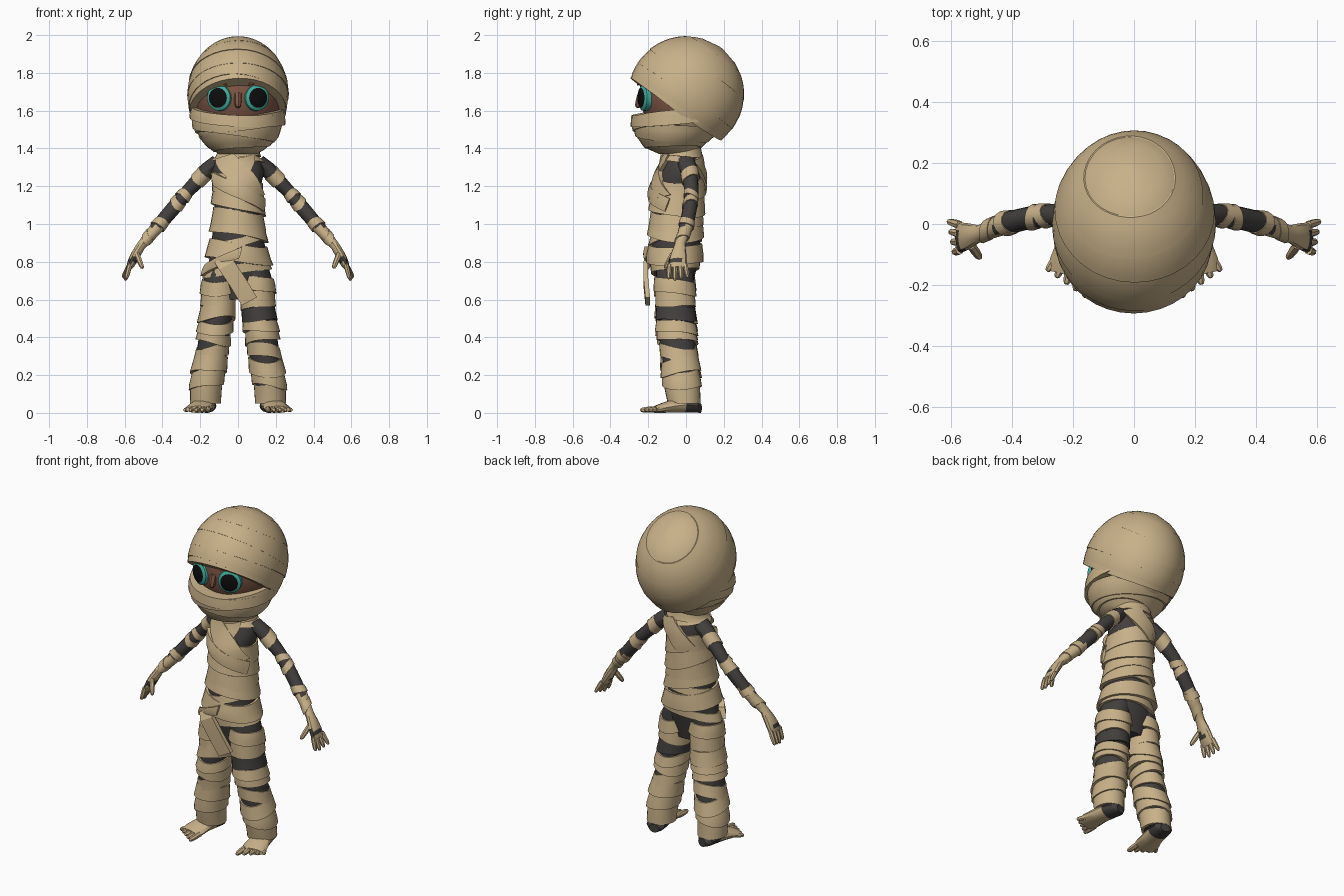
import bpy, bmesh, math
from math import sin, cos, pi, radians
from mathutils import Vector

cube = bpy.data.objects.get("Cube")
if cube:
    bpy.data.objects.remove(cube)


def material(name, rgb):
    m = bpy.data.materials.new(name)
    m.use_nodes = True
    m.diffuse_color = (*rgb, 1)
    m.node_tree.nodes["Principled BSDF"].inputs["Base Color"].default_value = (*rgb, 1)
    return m


TAN = material("tan bandage", (0.58, 0.44, 0.25))
DARK = material("charcoal cloth", (0.055, 0.05, 0.047))
SKIN = material("brown skin", (0.22, 0.10, 0.062))
BROW = material("russet brow", (0.30, 0.075, 0.035))
TEAL = material("teal iris", (0.05, 0.42, 0.34))
BLACK = material("black pupil", (0.004, 0.004, 0.004))
X, Y = Vector((1, 0, 0)), Vector((0, 1, 0))
parts = []


# Skin a list of rings; a loop joins last to first, otherwise the ends are capped
def surface(name, rings, mats, rule=None, loop=False):
    bm = bmesh.new()
    vs = [[bm.verts.new(p) for p in ring] for ring in rings]
    n = len(vs[0])
    for i in range(len(vs) if loop else len(vs) - 1):
        a, b = vs[i], vs[(i + 1) % len(vs)]
        for j in range(n):
            k = (j + 1) % n
            bm.faces.new((a[j], a[k], b[k], b[j]))
    if not loop:
        bm.faces.new(vs[0])
        bm.faces.new(vs[-1])
    bmesh.ops.recalc_face_normals(bm, faces=bm.faces)
    if rule:
        for f in bm.faces:
            f.material_index = rule(f.calc_center_median())
    me = bpy.data.meshes.new(name)
    bm.to_mesh(me)
    bm.free()
    for m in mats:
        me.materials.append(m)
    ob = bpy.data.objects.new(name, me)
    bpy.context.collection.objects.link(ob)
    parts.append(ob)
    return ob


# Body shape from rows (z, x, y, radius_u, radius_v): returns point(z, angle, offset)
def shape(rows, u=X, v=Y):
    rows = sorted(rows)

    def point(t, a, off=0.0):
        t = min(max(t, rows[0][0]), rows[-1][0])
        for lo, hi in zip(rows, rows[1:]):
            if t <= hi[0]:
                break
        k = (t - lo[0]) / (hi[0] - lo[0])
        x, y, ru, rv = (p + (q - p) * k for p, q in zip(lo[1:], hi[1:]))
        return Vector((x, y, t)) + u * ((ru + off) * cos(a)) + v * ((rv + off) * sin(a))
    return point


def angles(n):
    return [2 * pi * j / n for j in range(n)]


def core(name, f, t0, t1, steps, mats, rule=None, n=20):
    ts = [t0 + (t1 - t0) * i / steps for i in range(steps + 1)]
    return surface(name, [[f(t, a) for a in angles(n)] for t in ts], mats, rule)


# Cloth band around a shape: flared lower edge, tucked upper edge
def band(name, f, t, w, tilt=0, phase=0, off=0.014, depth=0.02, mat=TAN, n=28, wob=0.006, steps=3):
    ph = radians(phase)

    def ring(k, o):
        return [f(t + tilt * cos(a - ph) + wob * sin(2 * a + 30 * t) + w * (k - 0.5), a, o)
                for a in angles(n)]
    rings = [ring(i / steps, off * (1 - 0.55 * i / steps)) for i in range(steps + 1)]
    return surface(name, rings + [ring(1, -depth), ring(0, -depth)], [mat], loop=True)


# Flat ribbon laid over a shape between two (height, degrees) points
def strip(name, f, start, end, wt, wa, off=0.02, mat=TAN, steps=8):
    rings = []
    for i in range(steps + 1):
        k = i / steps
        t, a = (p + (q - p) * k for p, q in zip(start, end))
        ends = [(t - wt / 2, radians(a - wa / 2)), (t + wt / 2, radians(a + wa / 2))]
        mid = (t, radians(a))
        rings.append([f(*ends[0], off), f(*mid, off + 0.004), f(*ends[1], off),
                      f(*ends[1], -0.01), f(*ends[0], -0.01)])
    return surface(name, rings, [mat])


# Rounded tapering digit
def digit(name, p, q, r, mat=TAN):
    p, q = Vector(p), Vector(q)
    d = (q - p).normalized()
    u = d.orthogonal().normalized()
    v = d.cross(u)
    rings = [[p.lerp(q, k) + (u * cos(a) + v * sin(a)) * r * s for a in angles(7)]
             for k, s in ((0, 1), (0.45, 1), (0.8, 0.85), (0.95, 0.6), (1, 0.25))]
    return surface(name, rings, [mat])


# Torso and neck
torso = shape([(0.60, 0, -.06, .12, .08), (0.72, 0, -.06, .175, .105), (0.82, 0, -.06, .15, .13),
               (0.95, 0, -.055, .135, .13), (1.05, 0, -.05, .125, .13), (1.2, 0, -.04, .12, .13),
               (1.28, 0, -.025, .14, .11), (1.33, 0, -.02, .125, .095), (1.36, 0, -.02, .1, .09),
               (1.46, 0, -.02, .1, .09)])
core("torso", torso, 0.60, 1.45, 20, [DARK])
for t, w, tilt, ph, off in ((1.375, .05, .01, 0, .02), (1.345, .03, -.012, 40, .016),
                            (1.2, .10, -.03, 0, .018), (1.12, .10, -.035, 20, .022),
                            (1.03, .09, -.02, -20, .016), (0.975, .08, -.03, 10, .022),
                            (0.92, .045, .03, 30, .012), (0.85, .095, -.022, 0, .028),
                            (0.77, .05, .025, 30, .016)):
    band("torso_wrap", torso, t, w, tilt, ph, off)
strip("chest_sash", torso, (1.36, -125), (1.14, -40), .03, 50, .026)
strip("chest_cross_sash", torso, (1.36, -65), (1.2, -105), .02, 45, .022)
strip("back_sash", torso, (1.35, 55), (1.18, 120), .03, 45, .022)
strip("side_sash", torso, (1.24, -150), (1.1, -20), .07, 8, .028)
strip("belt_tie", torso, (0.755, -160), (0.85, -85), .06, 5, .034)

# Hanging belt end
flap = []
for x, y, z in ((-.085, -.195, .82), (-.06, -.225, .78), (.0, -.225, .69), (.06, -.215, .59)):
    c, w = Vector((x, y, z)), Vector((.04, 0, .022))
    flap.append([c - w, c + w, c + w + Y * .025, c - w + Y * .025])
surface("belt_end", flap, [TAN])

for s, side in ((1, "left"), (-1, "right")):
    # Leg
    leg = shape([(z, x * s, y, a, b) for z, x, y, a, b in
                 ((.05, .172, -.01, .07, .075), (.15, .168, -.022, .078, .09),
                  (.30, .142, -.035, .08, .09), (.42, .125, -.05, .08, .095),
                  (.55, .107, -.055, .082, .095), (.70, .098, -.06, .088, .1),
                  (.78, .08, -.06, .075, .1))])
    core(side + "_leg", leg, .04, .78, 16, [DARK])
    wraps = [(.10, .12, .01, 60), (.185, .09, -.015, 0), (.25, .08, .02, 90), (.325, .07, -.02, 30),
             (.405, .06, .02, -30), (.455, .06, -.012, 90), (.60, .085, .012, 0), (.675, .075, -.018, 60)]
    if s < 0:
        wraps.append((.53, .085, .02, 120))
    for i, (t, w, tilt, ph) in enumerate(wraps):
        band(side + "_leg_wrap", leg, t, w, tilt * s, ph, .012 + .004 * (i % 3))
    if s > 0:
        band("knee_wrap", leg, .525, .075, .004, 0, .014, mat=DARK)

    # Foot and toes
    heel, d, u = Vector((.163 * s, .078, 0)), Vector((.2 * s, -.98, 0)), Vector((.98, .2 * s, 0))
    rings = []
    for t, w, h in ((0, .03, .025), (.025, .055, .036), (.09, .06, .042), (.15, .062, .036),
                    (.21, .072, .026), (.25, .066, .018)):
        rings.append([heel + d * t + u * (w * cos(a)) + Vector((0, 0, h + h * sin(a)))
                      for a in angles(14)])
    surface(side + "_foot", rings, [TAN, DARK], lambda c: int(c.y > -.01))
    for i in range(5):
        o = (-.052 + .027 * i) * s
        p = heel + d * (.225 - .004 * i) + u * o + Vector((0, 0, .02))
        digit(side + "_toe", p, p + d * (.088 - .011 * i) + u * o * .3 - Vector((0, 0, .005)), .017 - .001 * i)

    # Arm and palm
    arm = shape([(z, x * s, y, a, b) for z, x, y, a, b in
                 ((1.33, .10, .0, .045, .05), (1.29, .155, .015, .044, .048), (1.17, .27, .03, .035, .036),
                  (1.08, .345, .02, .039, .038), (.98, .43, .0, .036, .038), (.89, .51, -.033, .024, .028),
                  (.84, .54, -.04, .026, .042), (.79, .567, -.045, .024, .05),
                  (.765, .578, -.045, .014, .046))], Vector((.75 * s, 0, .66)))
    core(side + "_arm", arm, 1.33, .765, 28, [TAN, DARK],
         lambda c: int(c.z > 1.0 + .3 * c.y or .795 < c.z < .82 and c.y < -.03), n=12)
    for t, w, tilt in ((1.25, .045, .012), (1.15, .028, -.01), (1.112, .03, .008),
                       (1.0, .03, -.01), (.93, .03, .012)):
        band(side + "_arm_wrap", arm, t, w, tilt, 70, .006, .01, n=14, wob=.003)

    # Fingers and thumb
    for i in range(4):
        y = -.087 + .028 * i
        digit(side + "_finger", (.572 * s, y, .785), ((.592 + .006 * i) * s, y * 1.2 + .012, .70 + .008 * abs(i - 1)), .0135)
    digit(side + "_thumb", (.535 * s, -.07, .84), (.505 * s, -.112, .765), .015)

    # Eye with iris and pupil, and brow
    eu, en = Vector((.93, .36 * s, 0)), Vector((.36 * s, -.93, 0))
    c = Vector((.1 * s, -.222, 1.668))
    dome = [[c + (eu * cos(a) + Vector((0, 0, 1.03 * sin(a)))) * r + en * h for a in angles(24)]
            for r, h in ((.068, -.02), (.066, .008), (.051, .018), (.03, .024), (.008, .026))]
    surface(side + "_eye", dome, [TEAL, BLACK], lambda p: int((p - c - en * .02).length < .049))
    surface(side + "_brow", [[c + eu * (x * s) + en * (.012 + e) + Vector((0, 0, z + w))
                              for e, w in ((0, 0), (.01, 0), (.01, .016), (0, .016))]
                             for x, z in ((-.05, .066), (0, .078), (.05, .07))], [BROW])

# Head core with the bare face in front
HC = Vector((0, .01, 1.70))
head = [[HC + Vector((.245 * sin(p) * cos(a), .255 * sin(p) * sin(a), .285 * cos(p))) for a in angles(32)]
        for p in [radians(4 + 172 * i / 18) for i in range(19)]]
surface("head", head, [TAN, SKIN], lambda c: int(c.y < -.02 and c.z > 1.5))
digit("nose", (0, -.235, 1.69), (0, -.258, 1.615), .02, SKIN)

# Head wraps wind round an axis leaning backward
AX, AV, R = Vector((0, .6, .8)), Vector((0, .8, -.6)), .292


def skull(t, a, off=0.0):
    k = math.sqrt(max(1 - (t / R) ** 2, .002))
    return HC + AX * t + X * ((.255 * k + off) * cos(a)) + AV * ((R * k + off) * sin(a))


core("head_cap", skull, .05, R, 12, [TAN], n=32)
for t, w, tilt, ph, off in ((.19, .10, .012, 0, .008), (.11, .11, -.012, 20, .012),
                            (.03, .11, .01, 60, .015), (-.05, .11, -.012, 0, .02),
                            (-.085, .06, .012, 90, .022)):
    band("head_wrap", skull, t, w, tilt, ph, off, .045, n=36, wob=.004, steps=5)

# Jaw wraps
jaw = shape([(1.37, 0, -.04, .10, .10), (1.40, 0, -.07, .15, .14), (1.46, 0, -.06, .205, .195),
             (1.52, 0, -.045, .228, .228), (1.58, 0, -.035, .238, .245), (1.70, 0, -.01, .238, .24)])
core("jaw", jaw, 1.37, 1.52, 6, [TAN], n=28)
for t, w, tilt, ph, off in ((1.44, .08, .015, 0, .008), (1.50, .09, -.03, 30, .012),
                            (1.555, .07, .03, 60, .018), (1.575, .06, .035, 120, .022)):
    band("jaw_wrap", jaw, t, w, tilt, ph, off, .06, n=32, wob=.004)

# Smooth shading with crisp cloth edges
bpy.ops.object.select_all(action='DESELECT')
for ob in parts:
    ob.select_set(True)
bpy.context.view_layer.objects.active = parts[0]
bpy.ops.object.shade_smooth_by_angle(angle=radians(32))
